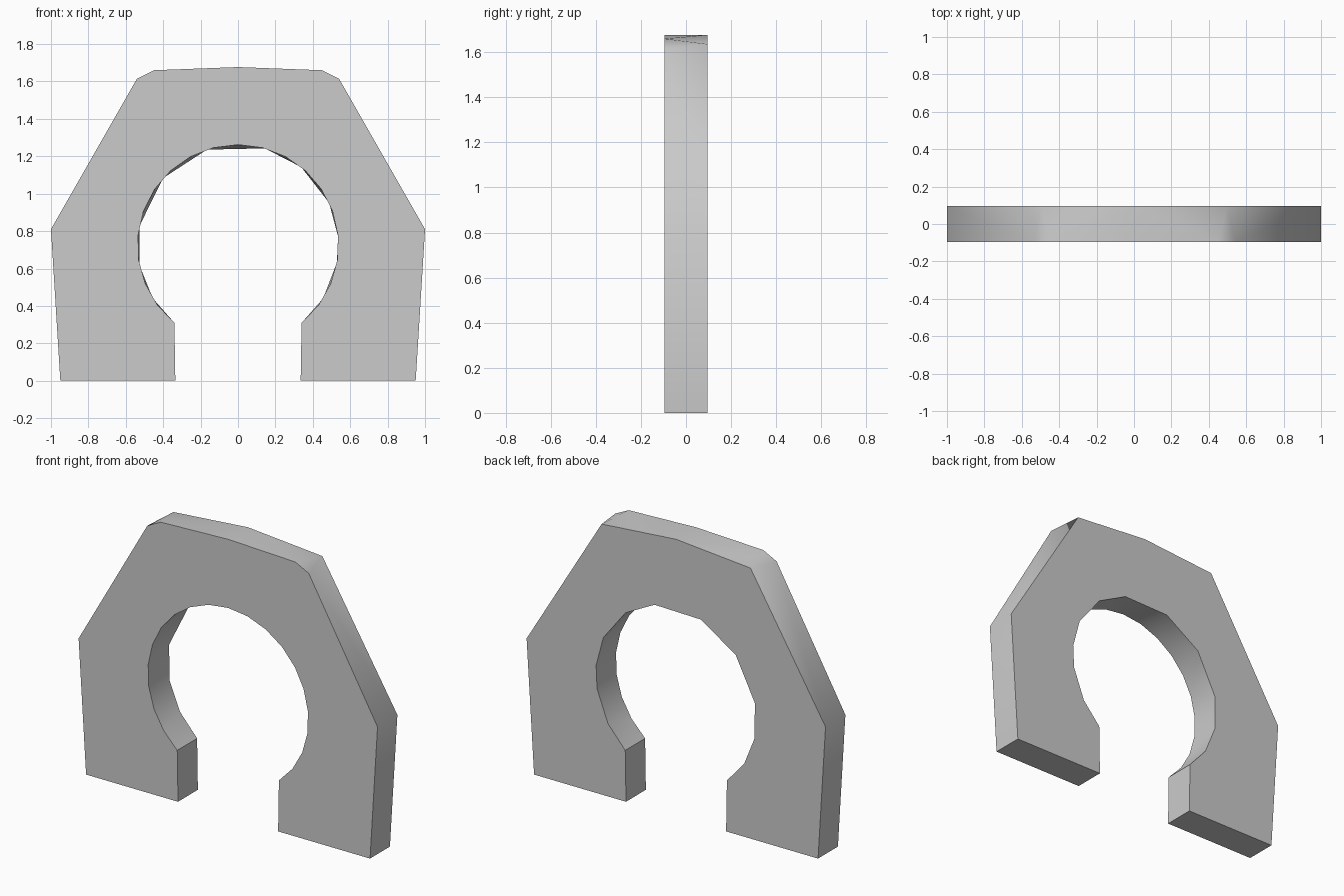
import bpy, bmesh
from math import sin, cos, radians

if "Cube" in bpy.data.objects:
    bpy.data.objects.remove(bpy.data.objects["Cube"])

DEPTH = 0.095                      # half thickness
CZ, R = 0.725, 0.537               # centre height and radius of the round opening
START, END = -50.7, 230.7          # opening arc in degrees, above the slot


def arc(angles):
    return [(R * cos(radians(a)), CZ + R * sin(radians(a))) for a in angles]


def mirrored(half):
    """Left half ending on x = 0, continued to the right."""
    return half + [(-x, z) for x, z in reversed(half[:-1])]


def zip_sides(bm, a, b):
    """Skin two open rows of vertices with differing counts."""
    i = j = 0
    faces = []
    while i < len(a) - 1 or j < len(b) - 1:
        da = (a[i + 1].co - b[j].co).length if i < len(a) - 1 else 1e9
        db = (a[i].co - b[j + 1].co).length if j < len(b) - 1 else 1e9
        if da <= db:
            faces.append(bm.faces.new((a[i], a[i + 1], b[j])))
            i += 1
        else:
            faces.append(bm.faces.new((a[i], b[j + 1], b[j])))
            j += 1
    return faces


# Outer outlines: the front has chamfered shoulders, the back single corners
outer_front = mirrored([(-0.95, 0), (-1, 0.81), (-0.54, 1.615), (-0.45, 1.66), (0, 1.677)])
outer_back = mirrored([(-0.95, 0), (-1, 0.81), (-0.498, 1.636), (0, 1.677)])

# Opening: finely divided at the front, coarse and uneven at the back
n = 20
hole_front = arc([START + (END - START) * k / n for k in range(n + 1)])
hole_back = arc([START, -32, -10, 5, 25, 51, 74.5, 108, 138, 169, 192, 212, END])
slot_r, slot_l = [(0.335, 0)], [(-0.335, 0)]

bm = bmesh.new()


def row(points, y):
    return [bm.verts.new((x, y, z)) for x, z in points]


of, ob = row(outer_front, -DEPTH), row(outer_back, DEPTH)
hf = row(slot_r + hole_front + slot_l, -DEPTH)
hb = row(slot_r + hole_back + slot_l, DEPTH)

# Front and back plates
bm.faces.new(of + hf)
bm.faces.new(ob + hb)
# Outer rim, opening wall and soles of the two feet
sides = zip_sides(bm, of, ob) + zip_sides(bm, hf, hb)
bm.faces.new((of[-1], hf[0], hb[0], ob[-1]))
bm.faces.new((hf[-1], of[0], ob[0], hb[-1]))
bmesh.ops.join_triangles(bm, faces=sides, angle_face_threshold=radians(1),
                         angle_shape_threshold=radians(20))
bmesh.ops.recalc_face_normals(bm, faces=bm.faces)

mesh = bpy.data.meshes.new("arch_plate")
bm.to_mesh(mesh)
bm.free()
arch = bpy.data.objects.new("arch_plate", mesh)
bpy.context.collection.objects.link(arch)
bpy.context.view_layer.objects.active = arch
arch.select_set(True)
bpy.ops.object.shade_smooth_by_angle(angle=radians(40))
